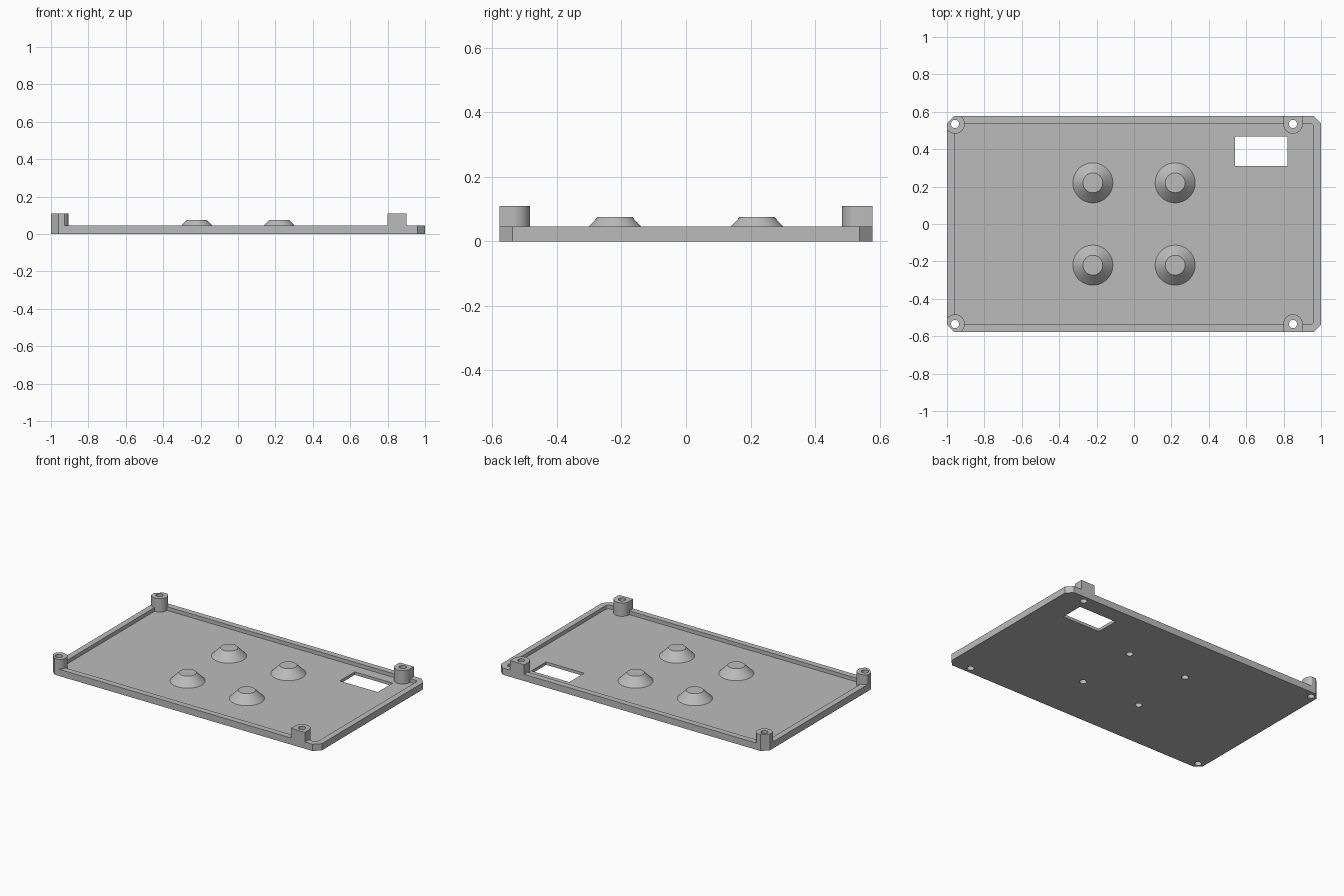
import bpy, bmesh, math

cube = bpy.data.objects.get("Cube")
if cube:
    bpy.data.objects.remove(cube, do_unlink=True)

HX, HY = 1.0, 0.578           # half size of the cover
CHAMFER, WALL = 0.04, 0.04    # corner cut and rim width
FLOOR, RIM, BOSS = 0.02, 0.045, 0.11
BOSS_R, HOLE_R = 0.052, 0.022

grey = bpy.data.materials.new("plain grey")
grey.use_nodes = True
colour = (0.5, 0.5, 0.5, 1)
grey.diffuse_color = colour
grey.node_tree.nodes["Principled BSDF"].inputs["Base Color"].default_value = colour


def add_object(name, bm):
    mesh = bpy.data.meshes.new(name)
    bmesh.ops.recalc_face_normals(bm, faces=bm.faces)
    bm.to_mesh(mesh)
    bm.free()
    mesh.materials.append(grey)
    obj = bpy.data.objects.new(name, mesh)
    bpy.context.collection.objects.link(obj)
    return obj


def prism(name, points, z0, z1):
    bm = bmesh.new()
    face = bm.faces.new([bm.verts.new((x, y, z0)) for x, y in points])
    top = bmesh.ops.extrude_face_region(bm, geom=[face])["geom"]
    verts = [g for g in top if isinstance(g, bmesh.types.BMVert)]
    bmesh.ops.translate(bm, verts=verts, vec=(0, 0, z1 - z0))
    return add_object(name, bm)


def arc(cx, cy, r, start, end, steps):
    angles = [math.radians(start + (end - start) * i / steps) for i in range(steps + 1)]
    return [(cx + r * math.cos(a), cy + r * math.sin(a)) for a in angles]


def circle(cx, cy, r):
    return arc(cx, cy, r, 0, 360, 48)[:-1]


def box(x0, x1, y0, y1):
    return [(x0, y0), (x1, y0), (x1, y1), (x0, y1)]


def combine(target, tool, operation):
    """Bake one boolean into the target and discard the tool."""
    mod = target.modifiers.new("combine", 'BOOLEAN')
    mod.operation, mod.solver, mod.object = operation, 'EXACT', tool
    bpy.context.view_layer.update()
    graph = bpy.context.evaluated_depsgraph_get()
    baked = bpy.data.meshes.new_from_object(target.evaluated_get(graph))
    target.modifiers.clear()
    target.data = baked
    bpy.data.objects.remove(tool, do_unlink=True)


def outline():
    c = CHAMFER
    return [(c - HX, -HY), (HX - c, -HY), (HX, c - HY), (HX, HY - c),
            (HX - c, HY), (c - HX, HY), (-HX, HY - c), (-HX, c - HY)]


def finish(obj):
    obj.data.shade_smooth()
    obj.data.set_sharp_from_angle(angle=math.radians(30))


# Shallow tray with a raised rim and rounded inner corners
tray = prism("cover_tray", outline(), 0, RIM)
r = 0.02
ix, iy = HX - WALL - r, HY - WALL - r
pocket = (arc(ix, iy, r, 0, 90, 6) + arc(-ix, iy, r, 90, 180, 6)
          + arc(-ix, -iy, r, 180, 270, 6) + arc(ix, -iy, r, 270, 360, 6))
combine(tray, prism("pocket_cutter", pocket, FLOOR, 0.2), 'DIFFERENCE')

# Rectangular window
combine(tray, prism("window_cutter", box(0.54, 0.822, 0.31, 0.468), -0.1, 0.2), 'DIFFERENCE')

# Screw bosses: round ones trimmed by the left corners, U-shaped ones at the right
for side in (-1, 1):
    y = side * (HY - 0.043)
    corner_boss = prism("corner_boss", circle(-0.957, y, BOSS_R), FLOOR / 2, BOSS)
    combine(corner_boss, prism("trim", outline(), -0.1, 0.3), 'INTERSECT')
    combine(tray, corner_boss, 'UNION')
    u_shape = [(0.85 + px, side * py) for px, py in
               [(BOSS_R, HY), (-BOSS_R, HY)] + arc(0, abs(y), BOSS_R, 180, 360, 24)]
    combine(tray, prism("edge_boss", u_shape, FLOOR / 2, BOSS), 'UNION')
    for x in (-0.957, 0.85):
        combine(tray, prism("hole_cutter", circle(x, y, HOLE_R), -0.1, 0.3), 'DIFFERENCE')

# Four tapered feet with blind holes from below
for x, row in ((-0.22, "left"), (0.22, "right")):
    for y, end in ((-0.22, "front"), (0.22, "back")):
        bm = bmesh.new()
        bmesh.ops.create_cone(bm, cap_ends=True, segments=64, radius1=0.107,
                              radius2=0.053, depth=0.075 - FLOOR)
        bmesh.ops.translate(bm, verts=bm.verts, vec=(x, y, (0.075 + FLOOR) / 2))
        foot = add_object(f"tapered_foot_{end}_{row}", bm)
        for part in (foot, tray):
            combine(part, prism("hole_cutter", circle(x, y, HOLE_R), -0.1, 0.055), 'DIFFERENCE')
        finish(foot)

finish(tray)
